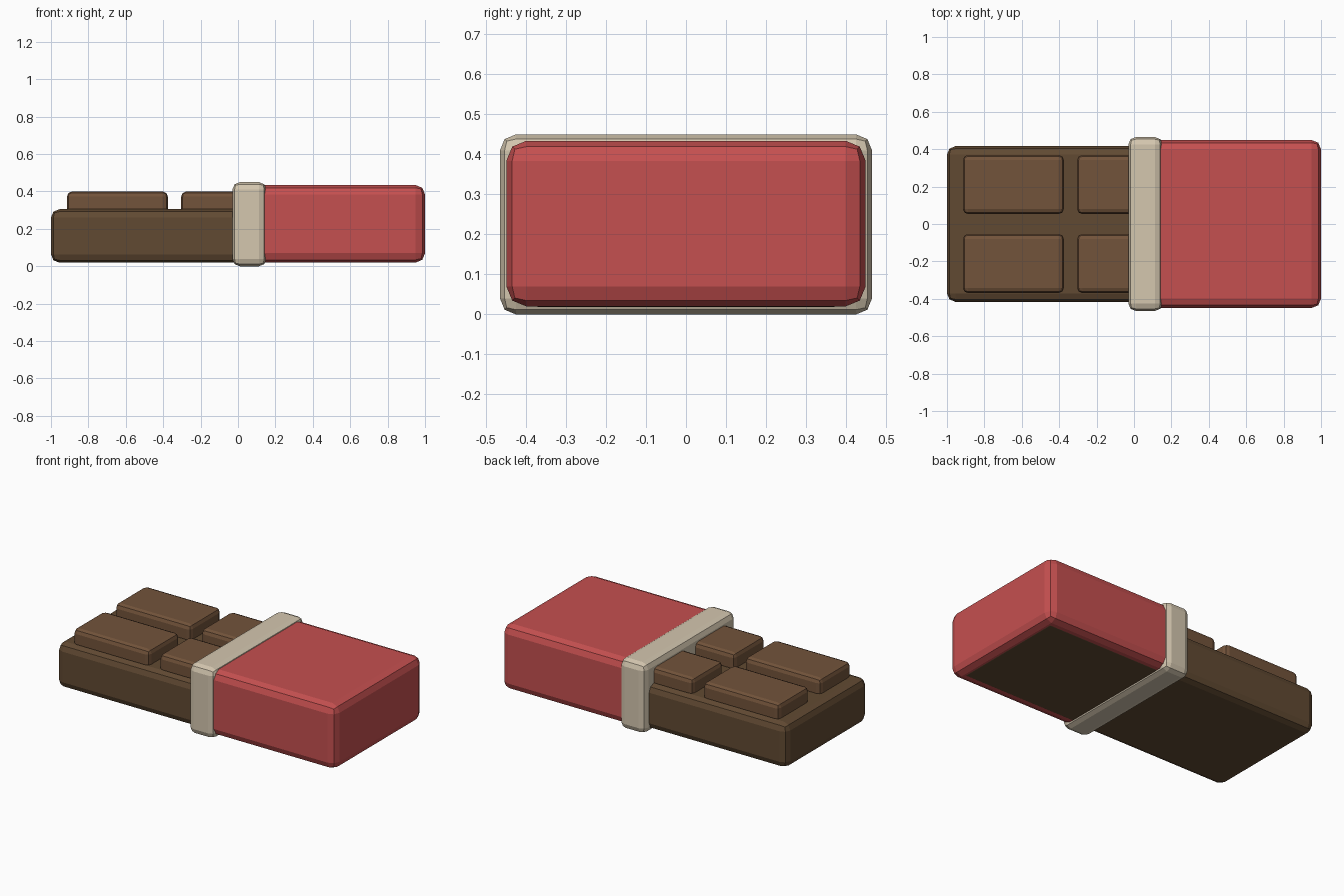
import bpy
import bmesh

if "Cube" in bpy.data.objects:
    bpy.data.objects.remove(bpy.data.objects["Cube"])


def material(name, rgb):
    m = bpy.data.materials.new(name)
    m.diffuse_color = (*rgb, 1)
    m.use_nodes = True
    m.node_tree.nodes["Principled BSDF"].inputs["Base Color"].default_value = m.diffuse_color
    return m


dark = material("dark_brown", (0.12, 0.068, 0.032))
light = material("light_brown", (0.17, 0.087, 0.043))
red = material("red", (0.56, 0.08, 0.08))
cream = material("cream", (0.66, 0.57, 0.43))


def box(name, lo, hi, width, mat):
    """Two-segment bevelled box spanning lo..hi, origin at its centre."""
    size = [b - a for a, b in zip(lo, hi)]
    bm = bmesh.new()
    bmesh.ops.create_cube(bm, size=1)
    bmesh.ops.scale(bm, vec=size, verts=bm.verts)
    mesh = bpy.data.meshes.new(name)
    bm.to_mesh(mesh)
    bm.free()
    mesh.materials.append(mat)
    obj = bpy.data.objects.new(name, mesh)
    obj.location = [(a + b) / 2 for a, b in zip(lo, hi)]
    bpy.context.collection.objects.link(obj)
    bevel = obj.modifiers.new("rounded_edges", "BEVEL")
    bevel.width = width
    bevel.segments = 2
    return obj


# Chocolate slab, running on inside the wrapper
box("chocolate_slab", (-1, -0.416, 0.019), (0.98, 0.416, 0.305), 0.045, dark)

# Raised squares: three columns, two rows (the last column is covered)
for col in range(3):
    x = -0.915 + col * 0.611
    for row, y in enumerate((-0.369, 0.053)):
        box(f"chocolate_piece_{col + 1}_{row + 1}",
            (x, y, 0.28), (x + 0.54, y + 0.316, 0.4), 0.028, light)

# Wrapper sleeve and the folded band at its open end
box("wrapper", (0.03, -0.449, 0.02), (1, 0.449, 0.434), 0.05, red)
box("wrapper_band", (-0.03, -0.465, 0), (0.152, 0.465, 0.45), 0.04, cream)
